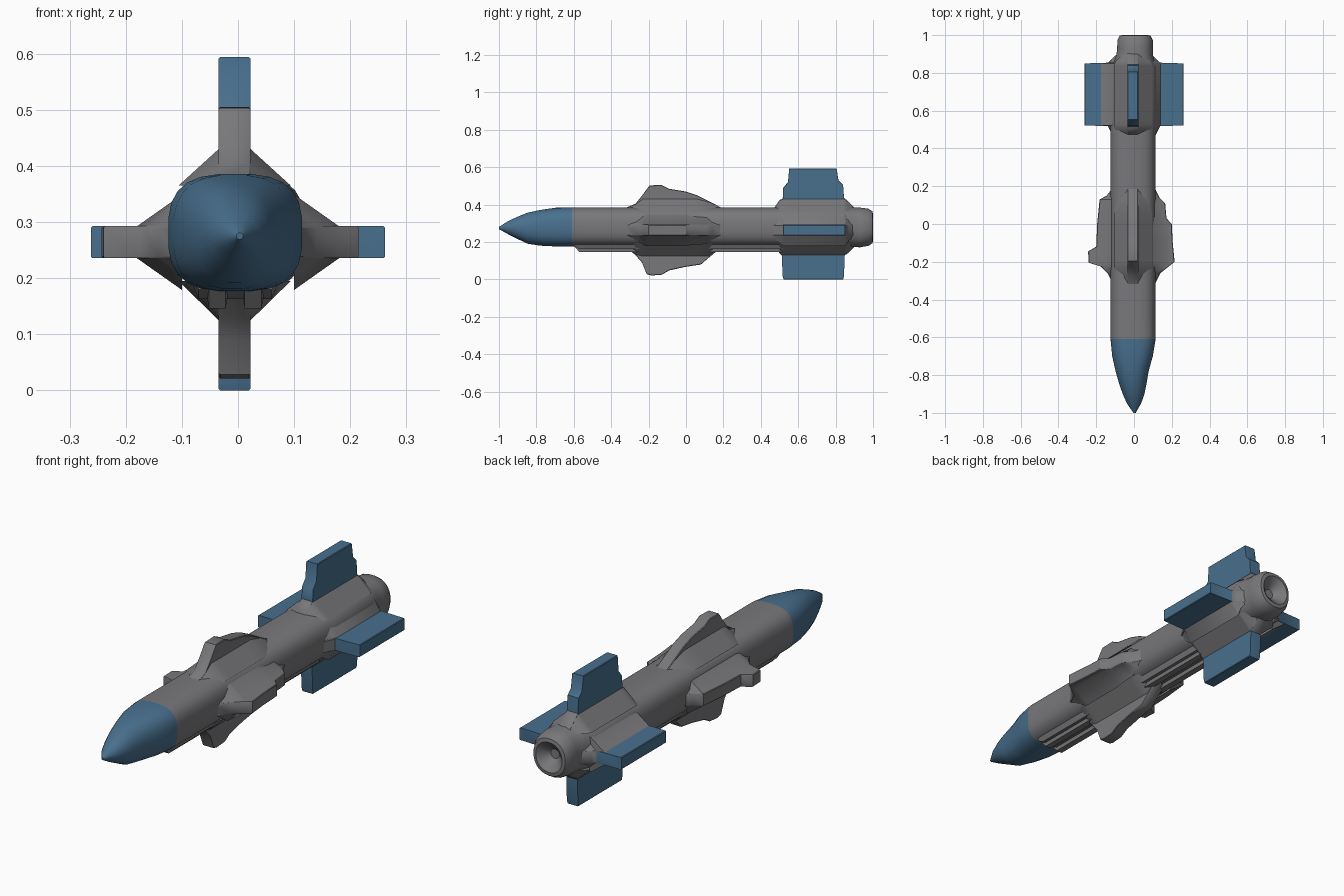
import bpy, bmesh, math
from mathutils import Vector


def material(name, rgb):
    m = bpy.data.materials.new(name)
    m.diffuse_color = (*rgb, 1)
    return m


GREY = material("warm_grey", (0.19, 0.185, 0.195))
BLUE = material("steel_blue", (0.065, 0.16, 0.27))


def loft(name, rings, rule=None, angle=35):
    """Skin closed rings; rule(ring_index, point_index, centre) gives the material index."""
    bm = bmesh.new()
    vs = [[bm.verts.new(p) for p in r] for r in rings]
    n = len(vs[0])
    for i in range(len(vs) - 1):
        for j in range(n):
            k = (j + 1) % n
            f = bm.faces.new((vs[i][j], vs[i][k], vs[i + 1][k], vs[i + 1][j]))
            if rule:
                f.material_index = rule(i, j, f.calc_center_median())
    first = bm.faces.new(list(reversed(vs[0])))
    if rule:
        first.material_index = rule(0, 0, first.calc_center_median())
    bm.faces.new(vs[-1])
    bmesh.ops.recalc_face_normals(bm, faces=bm.faces[:])
    me = bpy.data.meshes.new(name)
    bm.to_mesh(me)
    bm.free()
    me.materials.append(GREY)
    me.materials.append(BLUE)
    for p in me.polygons:
        p.use_smooth = True
    me.set_sharp_from_angle(angle=math.radians(angle))
    ob = bpy.data.objects.new(name, me)
    bpy.context.collection.objects.link(ob)
    return ob


def oval(y, cx, cz, hx, hz, e, n=24):
    """Rounded-square cross-section; larger e is squarer."""
    pts = []
    for i in range(n):
        a = 2 * math.pi * (i + 0.5) / n
        c, s = math.cos(a), math.sin(a)
        pts.append((cx + hx * math.copysign(abs(c) ** (2 / e), c), y,
                    cz + hz * math.copysign(abs(s) ** (2 / e), s)))
    return pts


# Body: nose cone, tube and hollow exhaust (y, cx, cz, half x, half z, squareness)
body = [
    (-1.0, 0.003, 0.275, 0.006, 0.006, 2), (-0.95, 0.0, 0.277, 0.038, 0.036, 2),
    (-0.90, -0.002, 0.276, 0.058, 0.06, 2.1), (-0.85, -0.006, 0.274, 0.072, 0.083, 2.2),
    (-0.78, -0.01, 0.276, 0.088, 0.096, 2.4), (-0.70, -0.008, 0.28, 0.108, 0.104, 2.7),
    (-0.61, -0.005, 0.281, 0.12, 0.105, 2.9), (-0.59, -0.005, 0.281, 0.12, 0.105, 2.9),
    (0.50, -0.005, 0.281, 0.12, 0.105, 2.9), (0.56, 0, 0.281, 0.122, 0.11, 2.6),
    (0.83, 0, 0.281, 0.122, 0.11, 2.6), (0.89, 0.003, 0.28, 0.097, 0.107, 2.4),
    (0.93, 0.006, 0.278, 0.096, 0.107, 2.4), (0.975, 0.006, 0.279, 0.094, 0.1, 2.3),
    (0.997, 0.006, 0.279, 0.082, 0.086, 2.2), (1.0, 0.006, 0.279, 0.068, 0.07, 2.1),
    (0.98, 0.006, 0.279, 0.045, 0.045, 2), (0.955, 0.006, 0.279, 0.022, 0.022, 2)]
loft("body", [oval(*b) for b in body], lambda i, j, c: 1 if c.y < -0.61 else 0)


def fin(name, centre, out, stations, base, flare, wide, blue):
    """Fin with a flared root. stations are (y, reach from centre)."""
    d = Vector(out)
    s = Vector((d.z, 0, -d.x))
    t = 0.0285
    rings = []
    for y, rt in stations:
        rf = min(flare, rt - 0.004)
        # The flare narrows where the fin sinks back into the body
        k = max(0.0, min(1.0, (rt - base) / (flare - base)))
        w = t + (wide - t) * k
        b = min(base, rf - 0.004)
        sec = [(-w, b), (-t, rf), (-t, rt - 0.003), (-t + 0.003, rt),
               (t - 0.003, rt), (t, rt - 0.003), (t, rf), (w, b)]
        rings.append([Vector((centre[0], y, centre[1])) + s * u + d * r for u, r in sec])

    def rule(i, j, c):
        high = max(stations[i][1], stations[i + 1][1]) > flare + 0.01
        return 1 if blue and high and 1 <= j <= 5 else 0
    loft(name, rings, rule, 40)


UP, DOWN, LEFT, RIGHT = (0, 0, 1), (0, 0, -1), (-1, 0, 0), (1, 0, 0)
V, H = (-0.006, 0.28), (0, 0.264)

# Tail fins: blue blades on grey flared roots
fin("tail_fin_top", V, UP,
    [(0.47, 0.1), (0.50, 0.145), (0.517, 0.152), (0.52, 0.21), (0.545, 0.24), (0.552, 0.314),
     (0.805, 0.314), (0.815, 0.25), (0.84, 0.225), (0.845, 0.155), (0.865, 0.14), (0.91, 0.095)],
    0.085, 0.15, 0.1, True)
fin("tail_fin_bottom", V, DOWN,
    [(0.47, 0.1), (0.50, 0.14), (0.513, 0.152), (0.516, 0.26), (0.522, 0.28), (0.84, 0.28),
     (0.845, 0.26), (0.848, 0.152), (0.865, 0.14), (0.91, 0.095)],
    0.085, 0.15, 0.1, True)
for name, out, fl in (("tail_fin_left", LEFT, 0.175), ("tail_fin_right", RIGHT, 0.14)):
    fin(name, H, out,
        [(0.46, 0.11), (0.50, 0.13), (0.518, 0.138), (0.522, 0.262), (0.85, 0.262),
         (0.854, 0.138), (0.87, 0.12), (0.90, 0.09)],
        0.1, fl, 0.085, True)

# Middle fins: stubby grey wings with swept trailing edges
fin("mid_fin_top", V, UP,
    [(-0.33, 0.1), (-0.27, 0.125), (-0.23, 0.175), (-0.195, 0.223), (-0.13, 0.225),
     (-0.09, 0.205), (0.0, 0.19), (0.06, 0.17), (0.13, 0.135), (0.2, 0.098)],
    0.085, 0.15, 0.1, False)
fin("mid_fin_bottom", V, DOWN,
    [(-0.33, 0.1), (-0.27, 0.15), (-0.235, 0.19), (-0.21, 0.252), (-0.185, 0.259),
     (-0.13, 0.255), (-0.09, 0.232), (0.0, 0.212), (0.08, 0.2), (0.12, 0.165), (0.2, 0.1)],
    0.085, 0.155, 0.1, False)
fin("mid_fin_left", H, LEFT,
    [(-0.32, 0.11), (-0.26, 0.14), (-0.225, 0.175), (-0.205, 0.24), (-0.145, 0.243),
     (-0.12, 0.2), (0.0, 0.195), (0.13, 0.182), (0.15, 0.145), (0.2, 0.105)],
    0.1, 0.18, 0.085, False)
fin("mid_fin_right", H, RIGHT,
    [(-0.32, 0.11), (-0.26, 0.14), (-0.22, 0.19), (-0.2, 0.215), (-0.1, 0.205),
     (0.0, 0.2), (0.03, 0.172), (0.11, 0.165), (0.14, 0.135), (0.2, 0.105)],
    0.1, 0.18, 0.085, False)


# Belly rails: a shallow keel with two raised strips and a groove between them
def strip(name, x0, x1, z, y0, y1, slope):
    def ring(y, zz):
        return [(x0 - slope, y, 0.21), (x1 + slope, y, 0.21), (x1, y, zz), (x0, y, zz)]
    loft(name, [ring(y0, 0.18), ring(y0 + 0.03, z), ring(y1 - 0.01, z), ring(y1, z + 0.01)])


strip("belly_keel", -0.07, 0.06, 0.163, -0.6, 0.53, 0.02)
strip("belly_rail_left", -0.052, -0.022, 0.146, -0.6, 0.53, 0.01)
strip("belly_rail_right", 0.012, 0.042, 0.146, -0.6, 0.53, 0.01)
